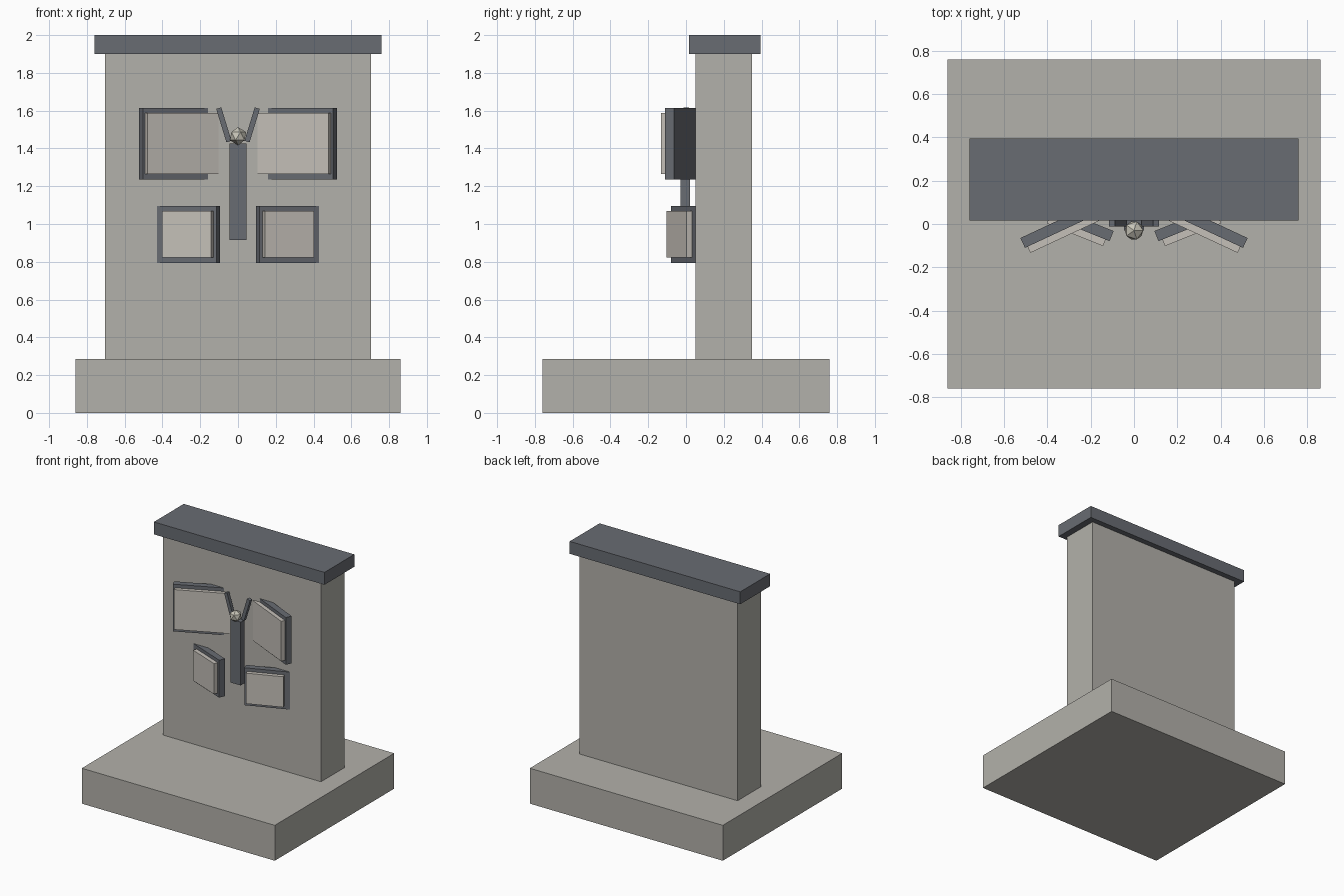
import bpy
from math import radians, sin, cos

cube = bpy.data.objects.get("Cube")
if cube:
    bpy.data.objects.remove(cube, do_unlink=True)


def material(name, r, g, b):
    m = bpy.data.materials.new(name)
    m.use_nodes = True
    m.diffuse_color = (r, g, b, 1)
    m.node_tree.nodes["Principled BSDF"].inputs["Base Color"].default_value = (r, g, b, 1)
    return m


stone = material("stone", 0.45, 0.44, 0.405)
slate = material("slate", 0.14, 0.15, 0.17)
pale = material("pale stone", 0.56, 0.53, 0.485)
bone = material("bone", 0.58, 0.56, 0.48)


def box(name, centre, size, mat, rot=(0, 0, 0)):
    bpy.ops.mesh.primitive_cube_add(size=1, location=centre, rotation=rot)
    ob = bpy.context.object
    ob.name = name
    ob.scale = size
    bpy.ops.object.transform_apply(location=False, rotation=False, scale=True)
    ob.data.materials.append(mat)
    return ob


def panel(name, side, corner, angle, direction, length, thick, z0, z1, mat):
    """Upright board starting at its foremost corner, turned about z."""
    a = radians(angle)
    x = corner[0] + direction * cos(a) * length / 2 - sin(a) * thick / 2
    y = corner[1] + direction * sin(a) * length / 2 + cos(a) * thick / 2
    box(name, (side * x, y, (z0 + z1) / 2), (length, thick, z1 - z0), mat, (0, 0, side * a))


# Monument: plinth, upright slab and coping
box("plinth", (0, 0, 0.1425), (1.72, 1.52, 0.285), stone)
box("slab", (0, 0.2, 1.0925), (1.41, 0.3, 1.615), stone)
box("coping", (0, 0.205, 1.95), (1.52, 0.38, 0.1), slate)

# Wings with raised pale panels, and antennae, on both sides
for side, label in ((1, "left"), (-1, "right")):
    panel(label + "_upper_wing", side, (0.503, -0.11), -25, -1, 0.45, 0.05, 1.235, 1.615, slate)
    panel(label + "_upper_wing_panel", side, (0.478, -0.133), -25, -1, 0.414, 0.04, 1.265, 1.587, pale)
    panel(label + "_lower_wing", side, (0.113, -0.079), 22, 1, 0.342, 0.05, 0.793, 1.095, slate)
    panel(label + "_lower_wing_panel", side, (0.143, -0.102), 22, 1, 0.28, 0.04, 0.822, 1.068, pale)
    box(label + "_antenna", (side * 0.075, 0.002, 1.525), (0.028, 0.028, 0.185), slate,
        (0, side * radians(17), 0))

# Insect body and faceted head
box("body", (0, -0.005, 1.17), (0.09, 0.05, 0.51), slate)
bpy.ops.mesh.primitive_ico_sphere_add(subdivisions=1, radius=0.048, location=(0, -0.03, 1.465))
head = bpy.context.object
head.name = "head"
head.data.materials.append(bone)
